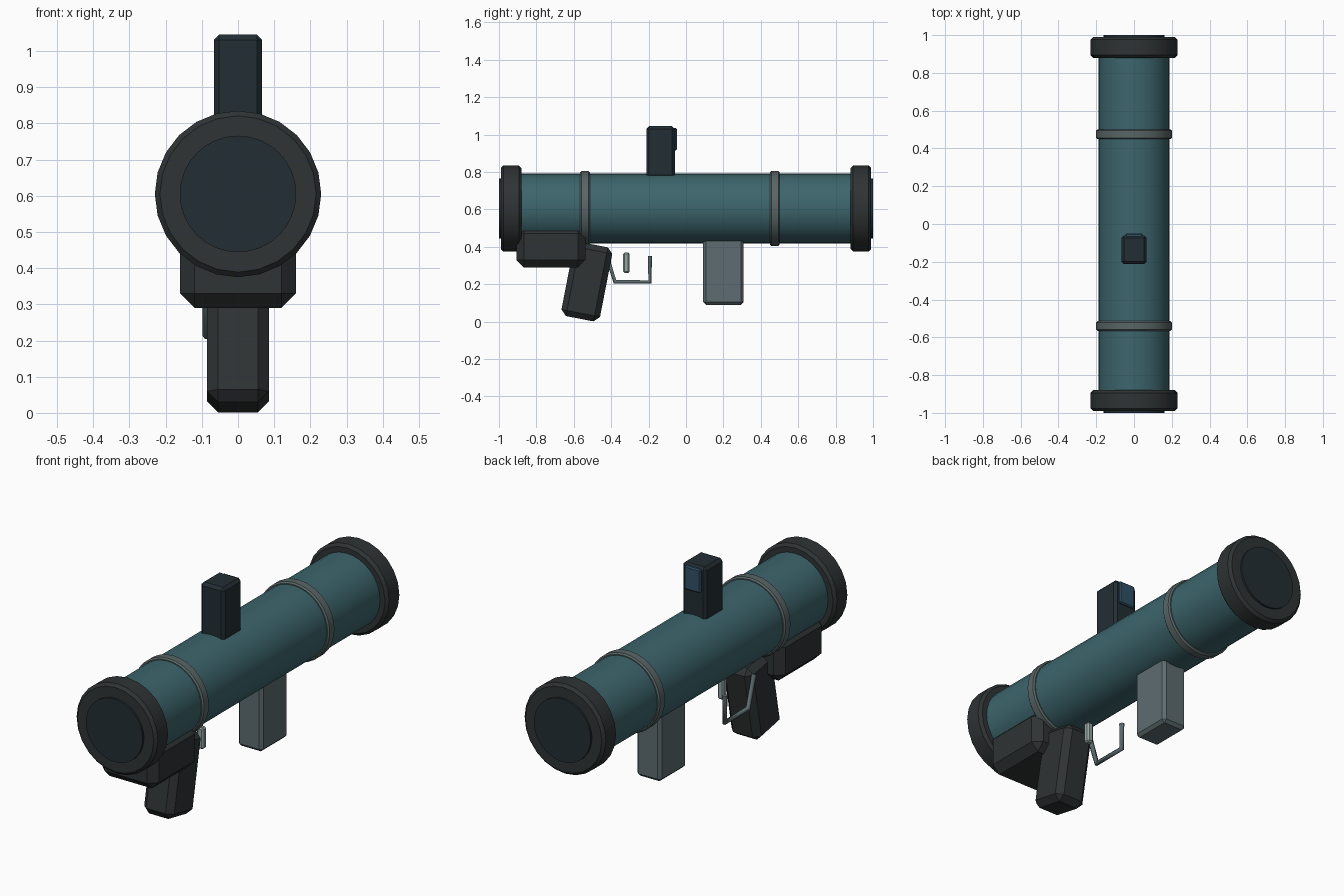
import bpy
from math import radians, pi

if "Cube" in bpy.data.objects:
    bpy.data.objects.remove(bpy.data.objects["Cube"])

AXIS_Z = 0.605


def mat(name, r, g, b):
    m = bpy.data.materials.new(name)
    m.diffuse_color = (r, g, b, 1)
    m.use_nodes = True
    m.node_tree.nodes["Principled BSDF"].inputs["Base Color"].default_value = m.diffuse_color
    return m


TEAL = mat("teal", 0.045, 0.13, 0.15)
BLACK = mat("black", 0.028, 0.033, 0.034)
DARK = mat("dark_blue", 0.016, 0.027, 0.034)
STEEL = mat("steel", 0.11, 0.15, 0.16)
BAND = mat("band_grey", 0.10, 0.13, 0.13)
PALE = mat("pale_metal", 0.3, 0.38, 0.37)
GLASS = mat("glass", 0.03, 0.08, 0.13)


def finish(ob, name, material, bevel, segments=1):
    ob.name = name
    ob.data.materials.append(material)
    if bevel:
        b = ob.modifiers.new("bevel", 'BEVEL')
        b.width, b.segments = bevel, segments
        b.limit_method = 'ANGLE'
        b.angle_limit = radians(40)
    return ob


def box(name, x, y, z, material, bevel, tilt=0):
    """Box from (min, max) extents, optionally tilted about x."""
    loc = [(a + b) / 2 for a, b in (x, y, z)]
    bpy.ops.mesh.primitive_cube_add(size=1, location=loc)
    ob = bpy.context.object
    ob.scale = [b - a for a, b in (x, y, z)]
    bpy.ops.object.transform_apply(location=False, rotation=False, scale=True)
    ob.rotation_euler.x = tilt
    return finish(ob, name, material, bevel)


def drum(name, y0, y1, radius, material, bevel, sides=24):
    """Cylinder lying along y on the tube axis."""
    bpy.ops.mesh.primitive_cylinder_add(
        vertices=sides, radius=radius, depth=y1 - y0,
        location=(0, (y0 + y1) / 2, AXIS_Z), rotation=(pi / 2, 0, 0))
    bpy.ops.object.shade_smooth_by_angle(angle=radians(30))
    return finish(bpy.context.object, name, material, bevel)


# Launch tube with end collars, dark bores and clamping bands
drum("tube", -0.95, 0.95, 0.188, TEAL, 0, 32)
for label, s in (("front", -1), ("back", 1)):
    lo, hi = sorted((s * 0.88, s * 0.99))
    drum(label + "_collar", lo, hi, 0.23, BLACK, 0.014)
    lo, hi = sorted((s * 0.9, s * 1.0))
    drum(label + "_bore", lo, hi, 0.161, DARK, 0, 32)
for label, y in (("front", -0.54), ("back", 0.475)):
    drum(label + "_band", y - 0.026, y + 0.026, 0.2, BAND, 0.007, 32)

# Sight with its lens
box("sight", (-0.067, 0.067), (-0.212, -0.06), (0.77, 1.045), DARK, 0.014)
box("sight_lens", (-0.046, 0.046), (-0.075, -0.049), (0.915, 1.036), GLASS, 0.006)

# Shoulder block, pistol grip and forward grip
box("shoulder_block", (-0.16, 0.16), (-0.907, -0.537), (0.29, 0.51), BLACK, 0.04)
box("pistol_grip", (-0.085, 0.085), (-0.635, -0.425), (0.012, 0.415), BLACK, 0.03,
    radians(-11))
box("forward_grip", (-0.07, 0.07), (0.092, 0.308), (0.09, 0.46), STEEL, 0.015)

# Trigger and bent-rod guard
box("trigger", (0.0, 0.036), (-0.336, -0.301), (0.26, 0.37), PALE, 0.008)
curve = bpy.data.curves.new("trigger_guard", 'CURVE')
curve.dimensions = '3D'
curve.bevel_depth = 0.013
curve.bevel_resolution = 1
curve.use_fill_caps = True
path = curve.splines.new('POLY')
points = [(-0.43, 0.37), (-0.38, 0.213), (-0.193, 0.213), (-0.193, 0.35)]
path.points.add(len(points) - 1)
for p, (y, z) in zip(path.points, points):
    p.co = (-0.085, y, z, 1)
curve.materials.append(STEEL)
guard = bpy.data.objects.new("trigger_guard", curve)
bpy.context.collection.objects.link(guard)
